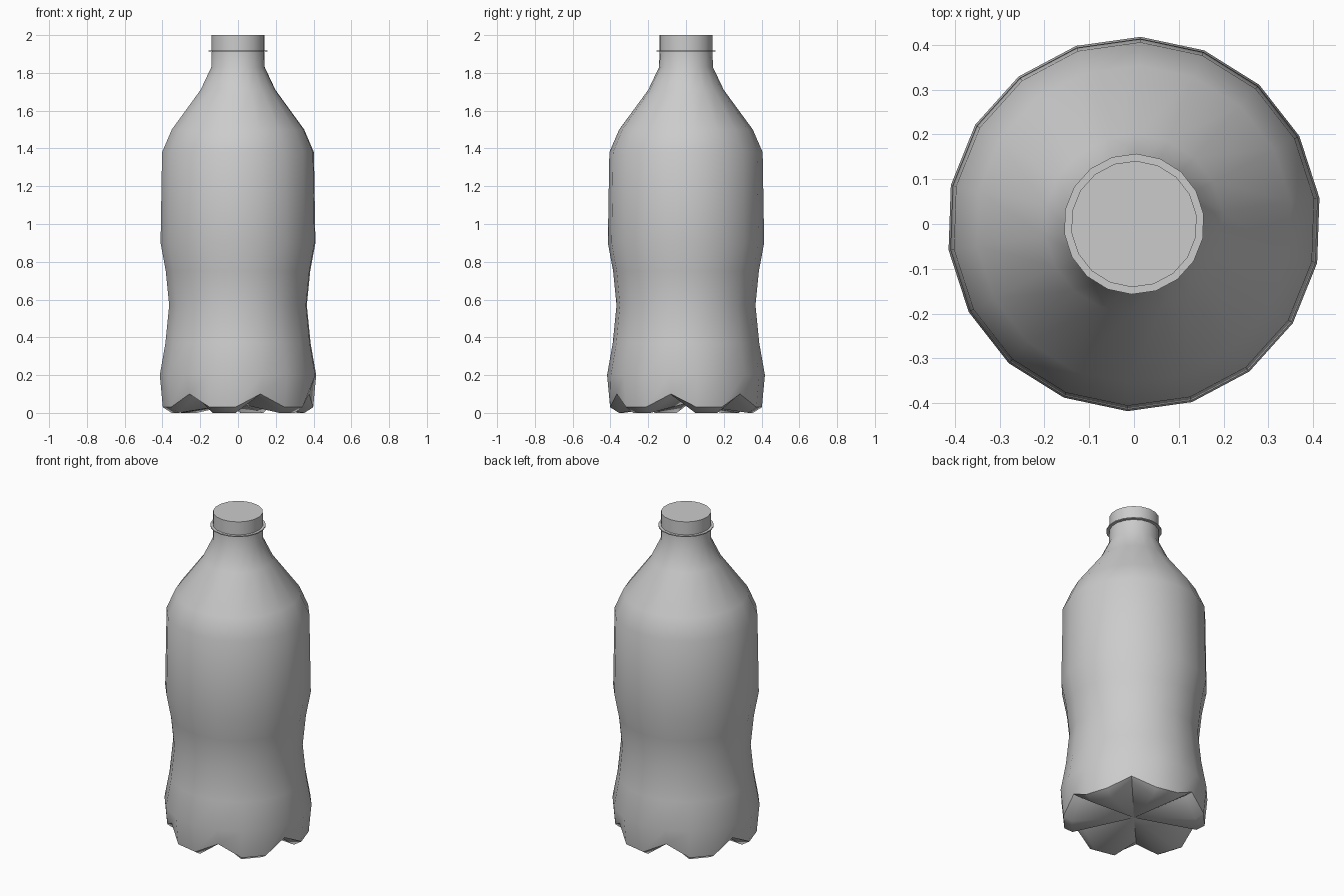
import bpy, bmesh
from math import cos, sin, radians

if "Cube" in bpy.data.objects:
    bpy.data.objects.remove(bpy.data.objects["Cube"], do_unlink=True)

SIDES = 18
OFFSET = 8  # degrees to the first side vertex

plastic = bpy.data.materials.new("grey plastic")
plastic.use_nodes = True
GREY = (0.6, 0.6, 0.6, 1)
plastic.diffuse_color = GREY
plastic.node_tree.nodes["Principled BSDF"].inputs["Base Color"].default_value = GREY


def add_ring(bm, shape):
    """shape(i) gives radius and height of side vertex i."""
    ring = []
    for i in range(SIDES):
        a = radians(OFFSET + i * 360 / SIDES)
        r, z = shape(i)
        ring.append(bm.verts.new((r * cos(a), r * sin(a), z)))
    return ring


def bridge(bm, low, high):
    for i in range(SIDES):
        j = (i + 1) % SIDES
        bm.faces.new((low[i], low[j], high[j], high[i]))


def finish(bm, name, angle):
    bmesh.ops.recalc_face_normals(bm, faces=bm.faces)
    mesh = bpy.data.meshes.new(name)
    bm.to_mesh(mesh)
    bm.free()
    obj = bpy.data.objects.new(name, mesh)
    obj.data.materials.append(plastic)
    bpy.context.collection.objects.link(obj)
    bpy.ops.object.select_all(action="DESELECT")
    obj.select_set(True)
    bpy.context.view_layer.objects.active = obj
    bpy.ops.object.shade_smooth_by_angle(angle=radians(angle))
    return obj


def turned(name, profile, angle=40):
    """Lathe a closed-ended part from (radius, height) points."""
    bm = bmesh.new()
    rings = [add_ring(bm, lambda i, p=p: p) for p in profile]
    for low, high in zip(rings, rings[1:]):
        bridge(bm, low, high)
    bm.faces.new(rings[0])
    bm.faces.new(rings[-1])
    return finish(bm, name, angle)


# Bottle body: six-footed base, waisted wall, shoulder and neck
def footed(foot, groove):
    return lambda i: groove if i % 3 == 2 else foot


bm = bmesh.new()
rings = [add_ring(bm, footed((0.355, 0.0), (0.34, 0.09))),
         add_ring(bm, footed((0.402, 0.03), (0.385, 0.1)))]
wall = [(0.418, 0.2), (0.388, 0.37), (0.368, 0.57), (0.386, 0.75),
        (0.414, 0.9), (0.406, 1.38), (0.354, 1.5), (0.2, 1.71),
        (0.143, 1.83), (0.14, 1.92)]
rings += [add_ring(bm, lambda i, p=p: p) for p in wall]
for low, high in zip(rings, rings[1:]):
    bridge(bm, low, high)
centre = bm.verts.new((0, 0, 0.05))
for i in range(SIDES):
    bm.faces.new((centre, rings[0][(i + 1) % SIDES], rings[0][i]))
bm.faces.new(rings[-1])
finish(bm, "bottle_body", 50)

# Thin collar under the cap, and the cap itself
turned("neck_collar", [(0.157, 1.913), (0.157, 1.919)])
turned("cap", [(0.141, 1.917), (0.141, 2.0)])
